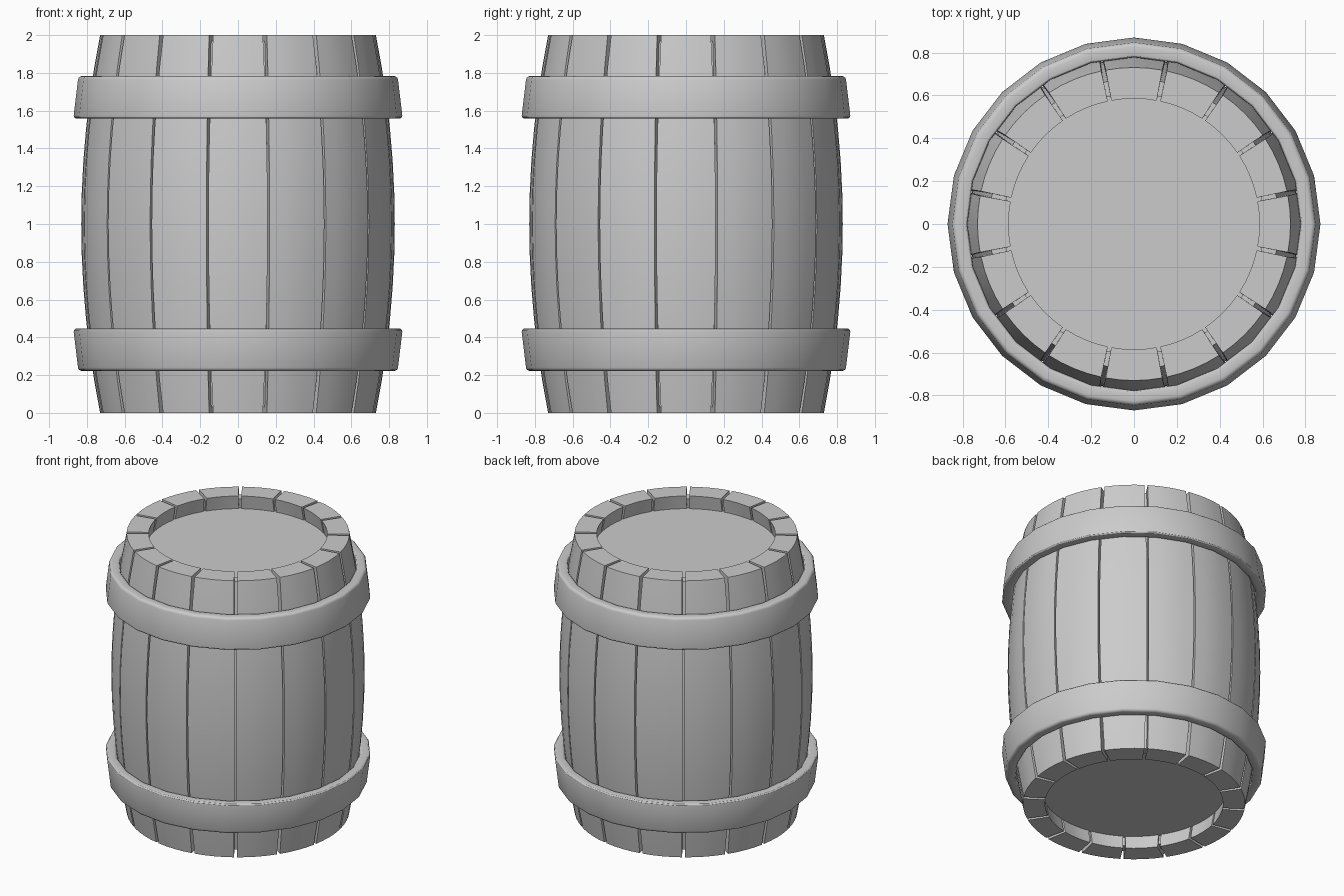
import bpy, bmesh
from math import sin, cos, radians, pi

if "Cube" in bpy.data.objects:
    bpy.data.objects.remove(bpy.data.objects["Cube"])


def outer(z):
    """Bulging barrel radius at height z."""
    return 0.83 - 0.10 * (z - 1) ** 2


def finish(bm, name, bevel=0):
    bmesh.ops.recalc_face_normals(bm, faces=bm.faces)
    me = bpy.data.meshes.new(name)
    bm.to_mesh(me)
    bm.free()
    ob = bpy.data.objects.new(name, me)
    bpy.context.collection.objects.link(ob)
    bpy.ops.object.select_all(action='DESELECT')
    ob.select_set(True)
    bpy.context.view_layer.objects.active = ob
    if bevel:
        m = ob.modifiers.new("bevel", 'BEVEL')
        m.width, m.segments = bevel, 3
        m.limit_method, m.angle_limit = 'ANGLE', radians(40)
        bpy.ops.object.modifier_apply(modifier=m.name)
    bpy.ops.object.shade_smooth_by_angle(angle=radians(30))
    return ob


def ring(name, profile, sides, bevel=0):
    """Revolve a closed (radius, z) profile around the z axis."""
    bm = bmesh.new()
    loops = [[bm.verts.new((r * cos(2 * pi * i / sides), r * sin(2 * pi * i / sides), z))
              for r, z in profile] for i in range(sides)]
    n = len(profile)
    for i in range(sides):
        a, b = loops[i], loops[(i + 1) % sides]
        for k in range(n):
            bm.faces.new((a[k], b[k], b[(k + 1) % n], a[(k + 1) % n]))
    return finish(bm, name, bevel)


def stave(index, count=16, rows=12, cols=4):
    """Curved plank; the gap to its neighbours opens towards the ends."""
    bm = bmesh.new()
    mid = 2 * pi * index / count
    sections = []
    for j in range(rows + 1):
        z = 2 * j / rows
        half = radians(10.4 + 0.5 * (1 - (z - 1) ** 2))
        ang = [mid + half * (2 * c / cols - 1) for c in range(cols + 1)]
        pts = [(outer(z), a) for a in ang] + [(outer(z) - 0.145, a) for a in reversed(ang)]
        sections.append([bm.verts.new((r * cos(a), r * sin(a), z)) for r, a in pts])
    n = len(sections[0])
    for lo, hi in zip(sections, sections[1:]):
        for k in range(n):
            bm.faces.new((lo[k], lo[(k + 1) % n], hi[(k + 1) % n], hi[k]))
    # end grain, one quad per column
    for s in (sections[0], sections[-1]):
        for c in range(cols):
            bm.faces.new((s[c], s[c + 1], s[n - 2 - c], s[n - 1 - c]))
    return finish(bm, f"stave_{index + 1}")


# Staves
for i in range(16):
    stave(i)

# Inner wall seen in the gaps between staves
zs = [0.03 + 1.94 * j / 12 for j in range(13)]
ring("inner_wall",
     [(outer(z) - 0.06, z) for z in zs] + [(outer(z) - 0.13, z) for z in reversed(zs)], 64)

# Recessed round heads
for name, z in (("bottom_head", 0.13), ("top_head", 1.87)):
    bm = bmesh.new()
    bmesh.ops.create_cone(bm, cap_ends=True, segments=64, radius1=0.625, radius2=0.625, depth=0.06)
    bmesh.ops.translate(bm, verts=bm.verts, vec=(0, 0, z))
    finish(bm, name)

# Hoops, tapered towards the barrel ends
hoop = [(0.775, 0.222), (0.845, 0.222), (0.872, 0.447), (0.802, 0.447)]
ring("lower_hoop", hoop, 24, 0.018)
ring("upper_hoop", [(r, 2.005 - z) for r, z in hoop], 24, 0.018)
